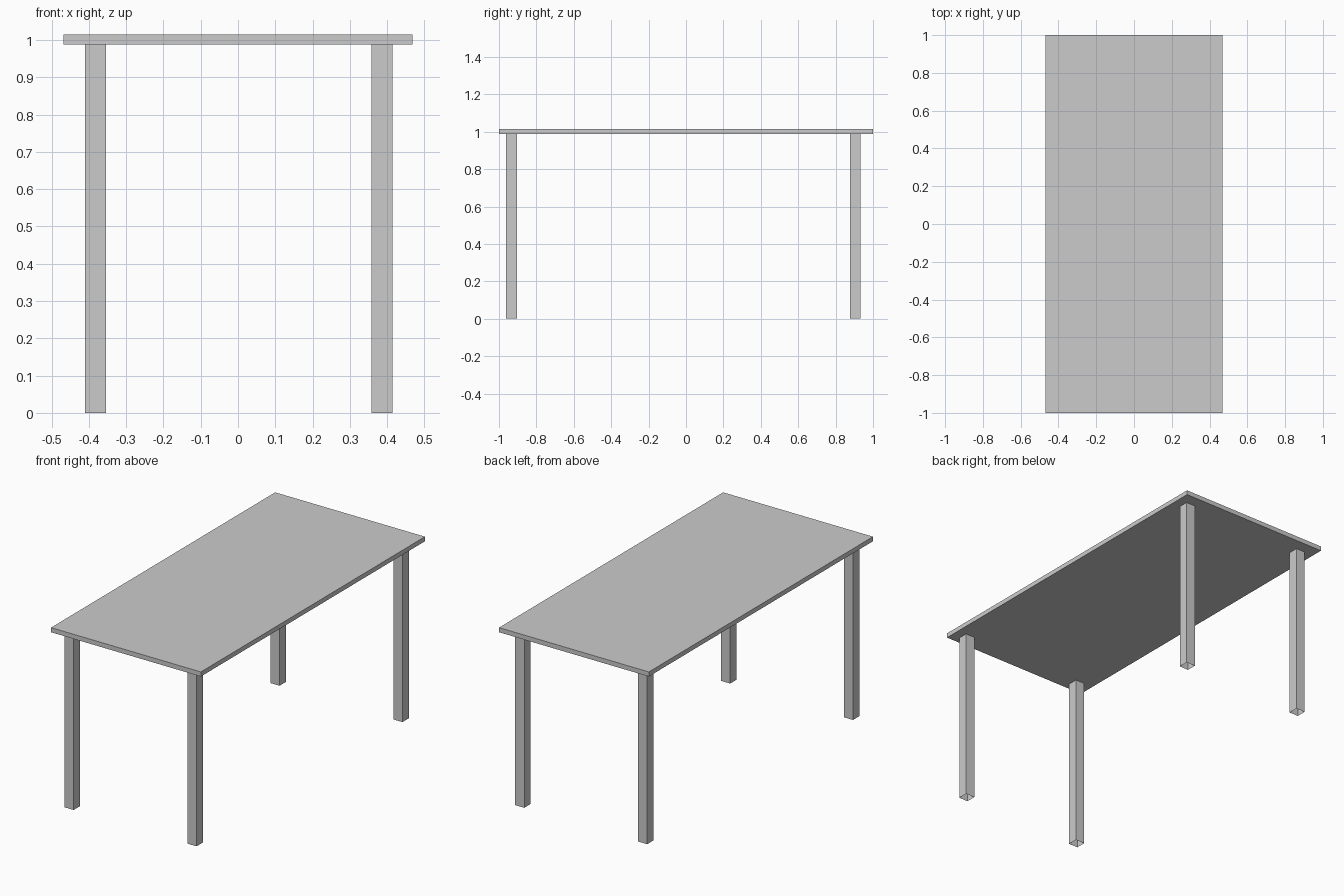
import bpy, bmesh
from mathutils import Matrix

if "Cube" in bpy.data.objects:
    bpy.data.objects.remove(bpy.data.objects["Cube"])


def box(name, centre, size, open_ends=False):
    bm = bmesh.new()
    bmesh.ops.create_cube(bm, size=1, matrix=Matrix.Translation(centre) @ Matrix.Diagonal((*size, 1)))
    if open_ends:
        ends = [f for f in bm.faces if abs(f.normal.z) > 0.9]
        bmesh.ops.delete(bm, geom=ends, context='FACES_ONLY')
    mesh = bpy.data.meshes.new(name)
    bm.to_mesh(mesh)
    bm.free()
    obj = bpy.data.objects.new(name, mesh)
    bpy.context.collection.objects.link(obj)
    return obj


UNDERSIDE, TOP = 0.988, 1.014
LEG = 0.057

# Thin rectangular tabletop
box("tabletop", (0, 0, (UNDERSIDE + TOP) / 2), (0.936, 2.0, TOP - UNDERSIDE))

# Four square tube legs, open at the foot and set slightly off centre
for side, x in (("left", -0.382), ("right", 0.386)):
    for end, y in (("front", -0.933), ("back", 0.904)):
        box(f"{end}_{side}_leg", (x, y, UNDERSIDE / 2), (LEG, LEG, UNDERSIDE), open_ends=True)
